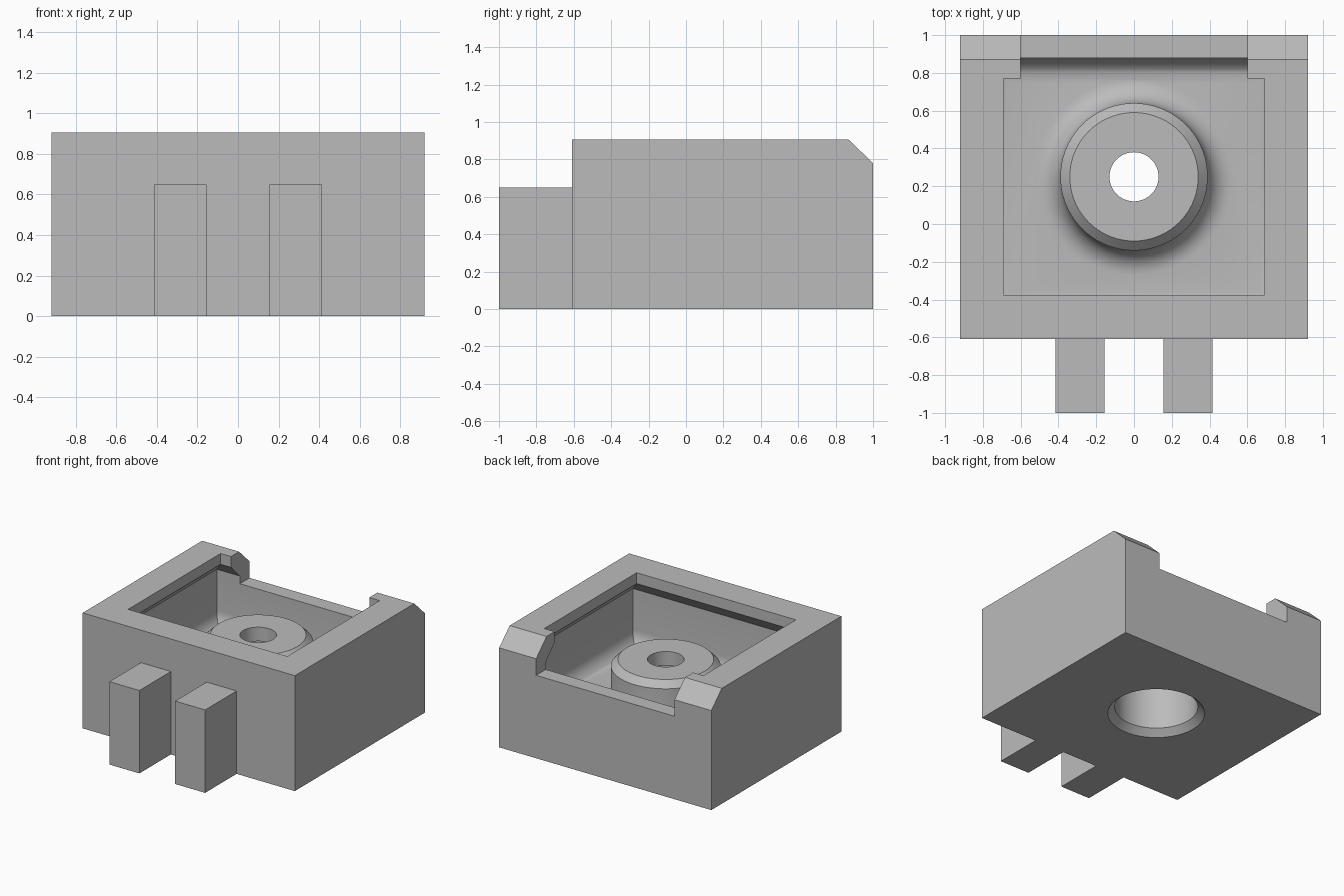
import bpy, bmesh, math

if "Cube" in bpy.data.objects:
    bpy.data.objects.remove(bpy.data.objects["Cube"], do_unlink=True)

# One plain grey for everything
grey = bpy.data.materials.new("plain grey")
grey.use_nodes = True
COLOUR = (0.5, 0.5, 0.5, 1)
grey.diffuse_color = COLOUR
grey.node_tree.nodes["Principled BSDF"].inputs["Base Color"].default_value = COLOUR

HEIGHT, LEDGE, FLOOR = 0.905, 0.65, 0.26
FILLET, STEPS, SEGMENTS = 0.13, 8, 72
BOSS_Y = 0.25


def loft(name, rings):
    """Join equal-length closed rings into a capped solid."""
    bm = bmesh.new()
    loops = [[bm.verts.new(p) for p in ring] for ring in rings]
    n = len(loops[0])
    for a, b in zip(loops, loops[1:]):
        for i in range(n):
            j = (i + 1) % n
            bm.faces.new((a[i], a[j], b[j], b[i]))
    bm.faces.new(loops[0][::-1])
    bm.faces.new(loops[-1])
    bmesh.ops.recalc_face_normals(bm, faces=bm.faces)
    mesh = bpy.data.meshes.new(name)
    bm.to_mesh(mesh)
    bm.free()
    mesh.materials.append(grey)
    obj = bpy.data.objects.new(name, mesh)
    bpy.context.collection.objects.link(obj)
    return obj


def rect(x, y0, y1, z, inset=0, x0=None):
    """Rectangular ring at height z, symmetric in x unless x0 is given."""
    left = -x if x0 is None else x0
    left, right, y0, y1 = left + inset, x - inset, y0 + inset, y1 - inset
    return [(left, y0, z), (right, y0, z), (right, y1, z), (left, y1, z)]


def turned(name, profile):
    """Turn (radius, z) pairs about the boss axis."""
    angles = [math.tau * i / SEGMENTS for i in range(SEGMENTS)]
    return loft(name, [[(r * math.cos(a), BOSS_Y + r * math.sin(a), z)
                        for a in angles] for r, z in profile])


def combine(target, tool, operation):
    """Apply a boolean and discard the tool."""
    mod = target.modifiers.new(tool.name, "BOOLEAN")
    mod.operation, mod.solver, mod.object = operation, "EXACT", tool
    bpy.ops.object.select_all(action="DESELECT")
    bpy.context.view_layer.objects.active = target
    target.select_set(True)
    bpy.ops.object.modifier_apply(modifier=mod.name)
    bpy.data.objects.remove(tool, do_unlink=True)


# Quarter-round as (inward offset, height), from floor to wall
quarter = []
for i in range(STEPS + 1):
    a = math.pi / 2 * i / STEPS
    quarter.append((FILLET * (1 - math.sin(a)), FLOOR + FILLET * (1 - math.cos(a))))

# Housing block with chamfered back top edge
side = [(-0.61, 0), (1, 0), (1, 0.78), (0.87, HEIGHT), (-0.61, HEIGHT)]
housing = loft("housing", [[(x, y, z) for y, z in side] for x in (-0.92, 0.92)])

# Cavity with rounded floor edges and an overhanging lip
levels = quarter + [(0, 0.71), (0.11, 0.82), (0.11, 1)]
cavity = loft("cavity_cutter", [rect(0.8, -0.485, 0.88, z, d) for d, z in levels])
combine(housing, cavity, "DIFFERENCE")

# Opening in the back wall
notch = loft("notch_cutter", [rect(0.6, 0.6, 1.1, z) for z in (LEDGE, 1.1)])
combine(housing, notch, "DIFFERENCE")

# Central boss with a filleted foot and chamfered rim
foot = [(0.39 + d, z) for d, z in quarter]
boss = turned("boss", [(0.39 + FILLET, 0.15)] + foot + [(0.39, 0.6), (0.34, LEDGE)])
combine(housing, boss, "UNION")

# Stepped bore from below, chamfered at its mouth
bore = turned("bore_cutter", [(0.39, -0.04), (0.3, 0.05), (0.3, 0.54), (0.13, 0.54), (0.13, 0.8)])
combine(housing, bore, "DIFFERENCE")

# Smooth round surfaces, sharp edges kept
bpy.ops.object.select_all(action="DESELECT")
housing.select_set(True)
bpy.context.view_layer.objects.active = housing
bpy.ops.object.shade_smooth_by_angle(angle=math.radians(30))

# Two front lugs
for name, x0, x1 in (("right_lug", -0.415, -0.155), ("left_lug", 0.155, 0.415)):
    loft(name, [rect(x1, -1, -0.61, z, x0=x0) for z in (0, LEDGE)])
